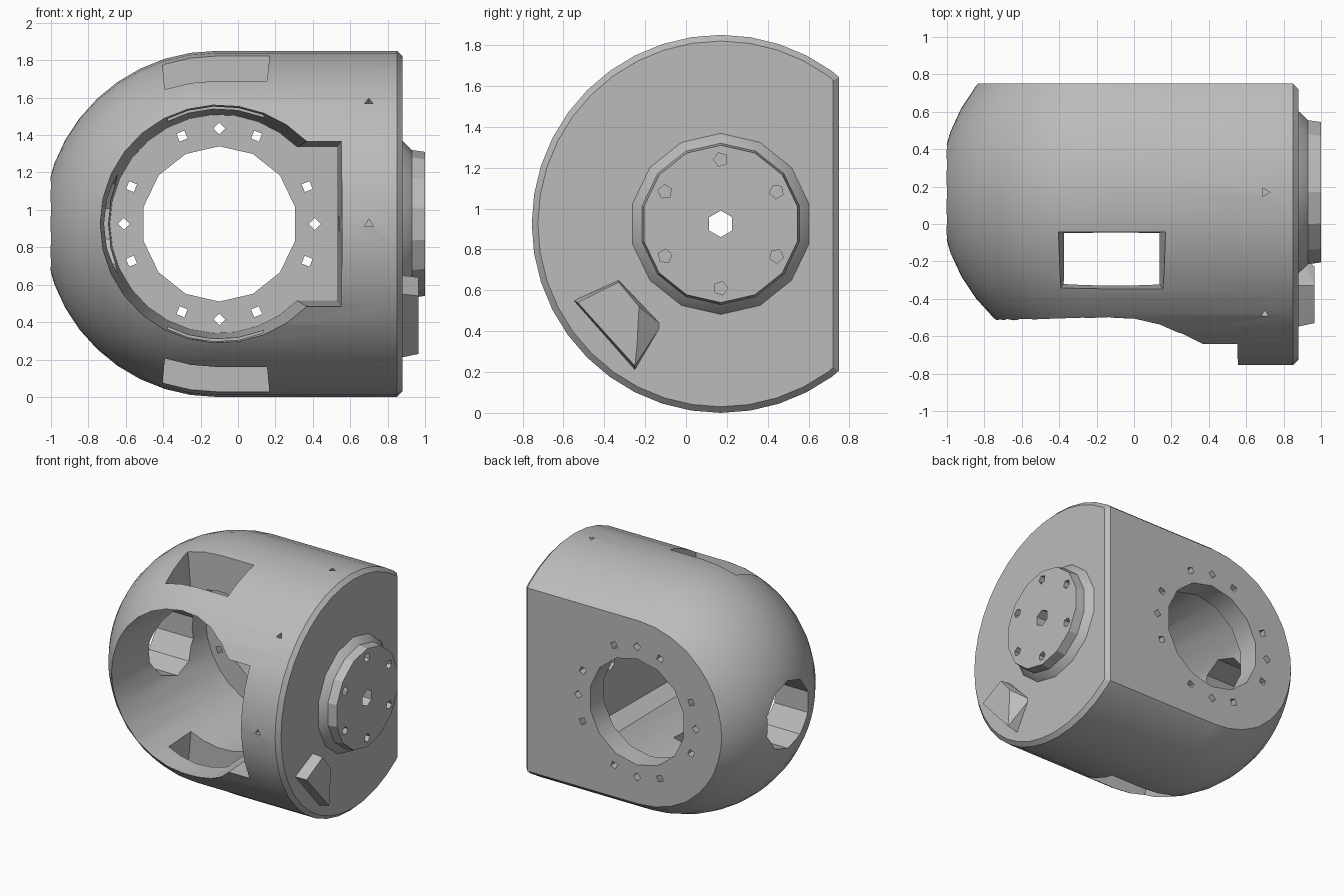
import bpy, bmesh
from math import cos, sin, pi, radians, asin, sqrt
from mathutils import Vector

if "Cube" in bpy.data.objects:
    bpy.data.objects.remove(bpy.data.objects["Cube"])

R = 0.925                      # body radius
CY, CZ = 0.17, 0.925           # body axis, running along x
DOME_X, END_X, BACK_Y = -0.115, 0.88, 0.75
HOLE_X, FLOOR_Y = -0.1, 0.58   # front cavity centre and floor

grey = bpy.data.materials.new("plain grey")
grey.use_nodes = True
grey.diffuse_color = (0.5, 0.5, 0.5, 1)
grey.node_tree.nodes["Principled BSDF"].inputs["Base Color"].default_value = (0.5, 0.5, 0.5, 1)


def ring(centre, axis, r, n, phase=0.0):
    """Circle of points around an axis through the centre."""
    axis = Vector(axis).normalized()
    u = Vector((0, 0, 1)) if abs(axis.z) < 0.9 else Vector((1, 0, 0))
    u = (u - axis * u.dot(axis)).normalized()
    v = axis.cross(u)
    c = Vector(centre)
    return [c + r * (cos(a) * u + sin(a) * v)
            for a in (phase + 2 * pi * i / n for i in range(n))]


def loft(bm, loops):
    """Closed solid through loops of equal length."""
    rows = [[bm.verts.new(p) for p in loop] for loop in loops]
    n = len(rows[0])
    for a, b in zip(rows, rows[1:]):
        for i in range(n):
            j = (i + 1) % n
            bm.faces.new((a[i], a[j], b[j], b[i]))
    bm.faces.new(rows[0])
    bm.faces.new(rows[-1])


def rod(bm, start, end, r, n, phase=0.0):
    axis = Vector(end) - Vector(start)
    loft(bm, [ring(start, axis, r, n, phase), ring(end, axis, r, n, phase)])


def finish(bm, name):
    bmesh.ops.recalc_face_normals(bm, faces=bm.faces[:])
    mesh = bpy.data.meshes.new(name)
    bm.to_mesh(mesh)
    bm.free()
    mesh.materials.append(grey)
    ob = bpy.data.objects.new(name, mesh)
    bpy.context.scene.collection.objects.link(ob)
    return ob


def cut(target, bm):
    """Subtract the solid in bm from the target."""
    cutter = finish(bm, "cutter")
    cutter.hide_render = True
    mod = target.modifiers.new("cut", 'BOOLEAN')
    mod.operation, mod.solver, mod.object = 'DIFFERENCE', 'EXACT', cutter
    bpy.context.view_layer.objects.active = target
    bpy.ops.object.modifier_apply(modifier=mod.name)
    bpy.data.objects.remove(cutter)


def shade(ob, degrees):
    bpy.ops.object.select_all(action='DESELECT')
    ob.select_set(True)
    bpy.context.view_layer.objects.active = ob
    bpy.ops.object.shade_smooth_by_angle(angle=radians(degrees))


# Body: domed cylinder with a chamfered end and a flat back
bm = bmesh.new()
profile = [(DOME_X - R * cos(a), R * sin(a))
           for a in (radians(3 + 8.7 * i) for i in range(11))]
profile += [(END_X - 0.03, R), (END_X, R - 0.03)]
loft(bm, [ring((x, CY, CZ), (1, 0, 0), r, 40) for x, r in profile])
for point, normal in (((0, BACK_Y, 0), (0, 1, 0)),
                      ((END_X - 0.015, BACK_Y - 0.015, 0), (1, 1, 0))):
    bmesh.ops.bisect_plane(bm, geom=bm.verts[:] + bm.edges[:] + bm.faces[:],
                           plane_co=point, plane_no=Vector(normal).normalized(),
                           clear_outer=True)
    bmesh.ops.holes_fill(bm, edges=[e for e in bm.edges if e.is_boundary])
body = finish(bm, "body")


# Front cavity: tapered round bore with a square pocket on one side
def bore(y, r, half, pocket_x):
    a0 = asin(half / r)
    step = (2 * pi - 2 * a0) / 22
    pts = [(HOLE_X + r * cos(a0 + step * i), CZ + r * sin(a0 + step * i)) for i in range(23)]
    pts += [(pocket_x, CZ - half), (pocket_x, CZ + half)]
    return [Vector((x, y, z)) for x, z in pts]


bm = bmesh.new()
loft(bm, [bore(-1, 0.66, 0.45, 0.56), bore(FLOOR_Y, 0.585, 0.41, 0.53)])
cut(body, bm)

# Round opening through the back wall
bm = bmesh.new()
rod(bm, (HOLE_X, 0.4, CZ), (HOLE_X, 1, CZ), 0.415, 14)
cut(body, bm)

# Opening at the dome tip
bm = bmesh.new()
rod(bm, (-1.2, CY, CZ), (-0.4, CY, CZ), 0.265, 10)
cut(body, bm)

# Flared windows above and below
for s in (1, -1):
    bm = bmesh.new()
    loops = []
    for h, x0, x1, y0, y1 in ((0.4, -0.36, 0.12, -0.3, -0.05), (1.02, -0.42, 0.18, -0.38, -0.04)):
        loops.append([Vector((x, y, CZ + s * h))
                      for x, y in ((x0, y0), (x1, y0), (x1, y1), (x0, y1))])
    loft(bm, loops)
    cut(body, bm)

# Screw holes in the back wall, three at each quarter
bm = bmesh.new()
for quarter in range(4):
    for offset in (-23, 0, 23):
        a = radians(90 * quarter + offset)
        x, z = HOLE_X + 0.51 * cos(a), CZ + 0.51 * sin(a)
        rod(bm, (x, 0.4, z), (x, 1, z), 0.032, 4, a)
cut(body, bm)

# Small dimples around the cylinder wall
bm = bmesh.new()
for deg in (90, 135, 180):
    d = Vector((0, cos(radians(deg)), sin(radians(deg))))
    c = Vector((0.7, CY, CZ))
    rod(bm, c + d * (R - 0.1), c + d * (R + 0.1), 0.027, 3)
cut(body, bm)

# Shaft hole from the cavity through the end wall
bm = bmesh.new()
rod(bm, (0.3, CY, CZ), (1.2, CY, CZ), 0.065, 6)
cut(body, bm)
shade(body, 30)

# Round boss on the end, with shaft hole and six screw holes
bm = bmesh.new()
loft(bm, [ring((x, CY, CZ), (1, 0, 0), r, 14)
          for x, r in ((0.86, 0.455), (0.885, 0.44), (0.93, 0.395), (1.0, 0.385))])
boss = finish(bm, "end_boss")
bm = bmesh.new()
rod(bm, (0.8, CY, CZ), (1.2, CY, CZ), 0.065, 6)
for i in range(6):
    a = radians(30 + 60 * i)
    y, z = CY + 0.315 * cos(a), CZ + 0.315 * sin(a)
    rod(bm, (0.92, y, z), (1.1, y, z), 0.035, 5, a)
cut(boss, bm)
shade(boss, 20)

# Tilted connector block with one sloping corner
bm = bmesh.new()
base = [(-0.55, 0.55), (-0.33, 0.65), (-0.12, 0.43), (-0.25, 0.21)]
top = [(-0.53, 0.54), (-0.33, 0.64), (-0.23, 0.52), (-0.24, 0.33), (-0.25, 0.23)]
for x, outline in ((0.87, base), (0.965, top)):
    for y, z in outline:
        bm.verts.new((x, y, z))
bmesh.ops.convex_hull(bm, input=bm.verts[:])
shade(finish(bm, "connector_block"), 10)
